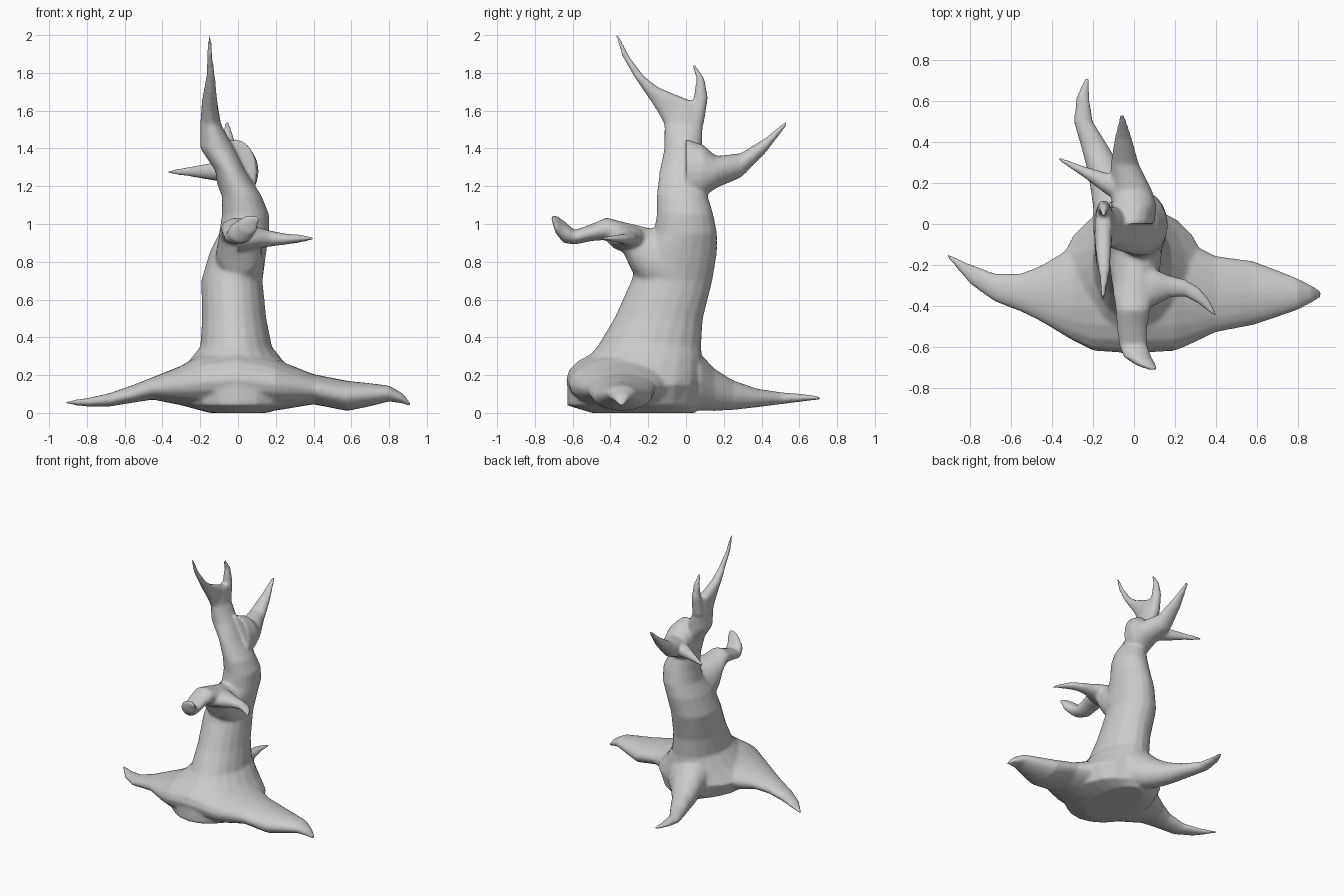
import bpy, bmesh, math

bm = bmesh.new()
SIDES = 20


def loft(axis, stations):
    """Skin oval sections along an axis; station = (pos, lo_a, hi_a, lo_b, hi_b)."""
    others = [i for i in range(3) if i != axis]
    rings = []
    for pos, la, ha, lb, hb in stations:
        ring = []
        for k in range(SIDES):
            t = 2 * math.pi * k / SIDES
            co = [0, 0, 0]
            co[axis] = pos
            co[others[0]] = (la + ha) / 2 + (ha - la) / 2 * math.cos(t)
            co[others[1]] = (lb + hb) / 2 + (hb - lb) / 2 * math.sin(t)
            ring.append(bm.verts.new(co))
        rings.append(ring)
    faces = [bm.faces.new(rings[0]), bm.faces.new(rings[-1][::-1])]
    for a, b in zip(rings, rings[1:]):
        for k in range(SIDES):
            n = (k + 1) % SIDES
            faces.append(bm.faces.new((a[k], b[k], b[n], a[n])))
    bmesh.ops.recalc_face_normals(bm, faces=faces)


X, Y, Z = 0, 1, 2

# trunk, bottom to fork
loft(Z, [(0, -.15, .15, -.5, .05), (.04, -.3, .3, -.63, .08), (.15, -.37, .36, -.63, .09),
         (.25, -.28, .26, -.56, .09), (.35, -.2, .18, -.47, .08), (.5, -.19, .15, -.38, .09),
         (.7, -.195, .13, -.29, .14), (.85, -.15, .15, -.25, .165), (.95, -.1, .165, -.17, .165),
         (1.05, -.085, .165, -.155, .145), (1.15, -.085, .125, -.155, .115),
         (1.28, -.12, .04, -.14, .1), (1.4, -.2, -.02, -.115, .085),
         (1.53, -.2, -.09, -.115, .09), (1.65, -.19, -.11, -.12, .09)])
# top fork, front and back prongs
loft(Z, [(1.5, -.19, -.1, -.1, .07), (1.6, -.195, -.105, -.155, .06), (1.66, -.19, -.11, -.195, .01),
         (1.72, -.18, -.115, -.235, -.14), (1.78, -.17, -.12, -.275, -.22),
         (1.89, -.165, -.135, -.34, -.3), (2.0, -.158, -.142, -.375, -.355)])
loft(Z, [(1.53, -.19, -.1, 0, .095), (1.67, -.18, -.115, .04, .117),
         (1.77, -.17, -.125, .055, .098), (1.845, -.158, -.138, .03, .05)])
# rear upper branch and its left twig
loft(Y, [(0, -.12, .1, 1.1, 1.45), (.09, -.11, .11, 1.14, 1.42), (.16, -.11, .09, 1.19, 1.36),
         (.29, -.115, .025, 1.245, 1.375), (.42, -.095, -.01, 1.375, 1.455),
         (.535, -.07, -.045, 1.525, 1.55)])
loft(X, [(-.37, .31, .33, 1.265, 1.285), (-.25, .23, .285, 1.25, 1.305),
         (-.13, .14, .25, 1.23, 1.325), (0, .08, .22, 1.21, 1.34)])
# front branch and its right twig
loft(Y, [(-.1, -.12, .14, .6, .97), (-.2, -.12, .13, .65, .98), (-.28, -.11, .12, .74, 1.0),
         (-.35, -.1, .1, .885, 1.015), (-.42, -.09, .08, .915, 1.035), (-.5, -.085, .065, .91, 1.0),
         (-.59, -.075, .065, .89, .968), (-.65, -.05, .085, .9, 1.02),
         (-.69, .01, .11, .95, 1.048), (-.712, .07, .115, 1.02, 1.045)])
loft(X, [(0, -.42, -.2, .85, 1.0), (.1, -.4, -.22, .87, .985), (.17, -.36, -.25, .88, .965),
         (.25, -.355, -.27, .89, .95), (.32, -.395, -.31, .9, .945), (.37, -.435, -.37, .91, .937),
         (.4, -.455, -.43, .913, .93)])
# left and right roots in one sweep
loft(X, [(-.91, -.165, -.145, .045, .065), (-.8, -.295, -.195, .033, .078),
         (-.68, -.38, -.24, .033, .105), (-.55, -.43, -.24, .055, .15), (-.45, -.48, -.2, .07, .19),
         (-.3, -.57, -.11, .04, .25), (-.2, -.62, -.01, .015, .31), (0, -.635, .05, 0, .35),
         (.2, -.62, -.03, .012, .29), (.25, -.6, -.08, .02, .265), (.4, -.53, -.155, .045, .205),
         (.58, -.495, -.18, .01, .17), (.7, -.455, -.225, .035, .157), (.8, -.42, -.265, .06, .145),
         (.87, -.385, -.3, .05, .105), (.912, -.36, -.325, .035, .055)])
# rear root
loft(Y, [(-.1, -.2, .18, .02, .42), (.08, -.2, .11, .01, .31), (.15, -.21, .03, .01, .235),
         (.25, -.225, -.05, .015, .172), (.38, -.26, -.125, .03, .128), (.5, -.295, -.2, .045, .11),
         (.62, -.283, -.218, .06, .1), (.715, -.24, -.22, .07, .088)])

mesh = bpy.data.meshes.new("dead_tree")
bm.to_mesh(mesh)
bm.free()
tree = bpy.data.objects.new("dead_tree", mesh)
bpy.context.collection.objects.link(tree)
bpy.context.view_layer.objects.active = tree
tree.select_set(True)

# fuse all limbs into one skin and soften the joins
remesh = tree.modifiers.new("fuse", 'REMESH')
remesh.mode = 'VOXEL'
remesh.voxel_size = 0.01
remesh.use_smooth_shade = True
soften = tree.modifiers.new("soften", 'SMOOTH')
soften.factor = 0.5
soften.iterations = 10
